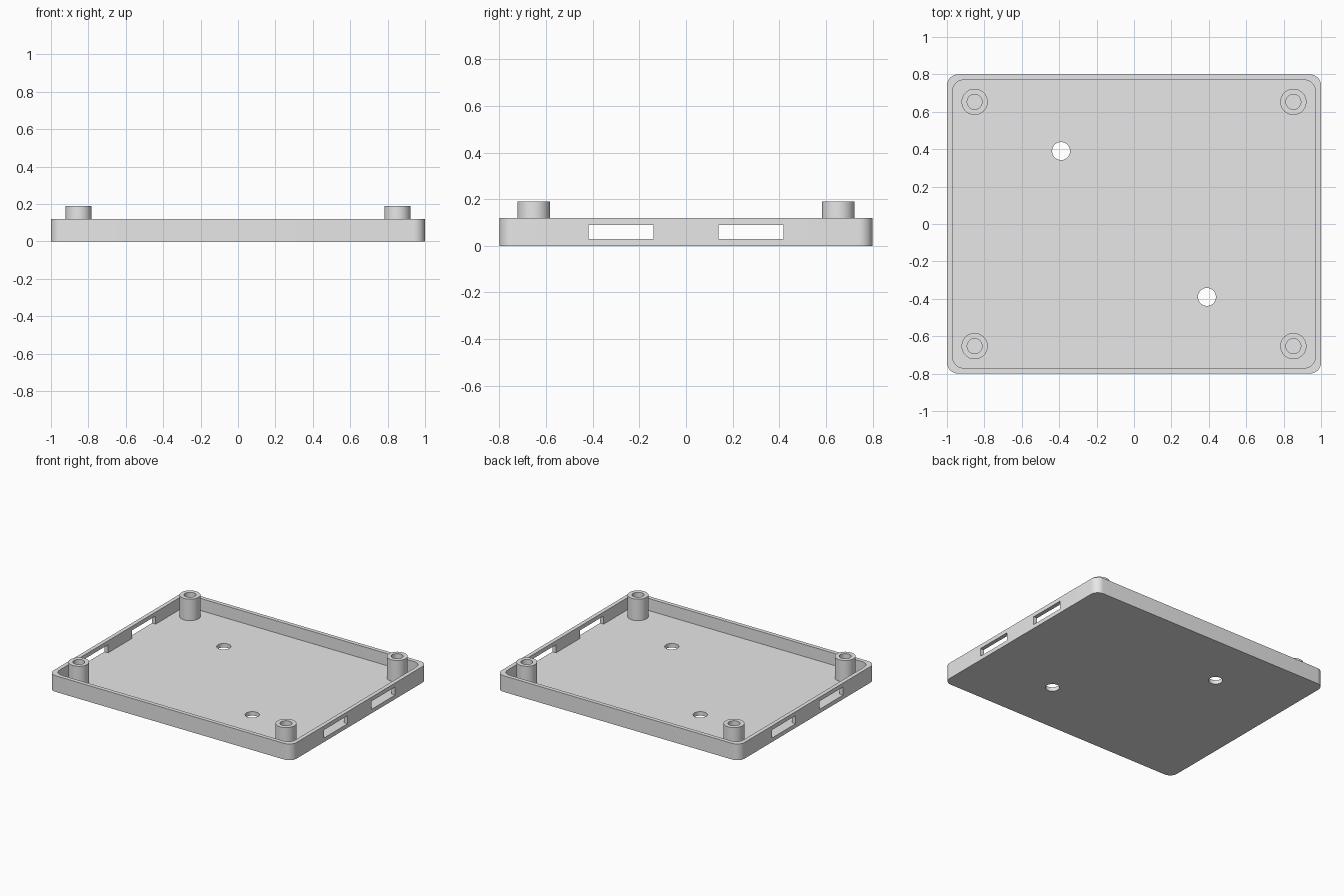
import bpy
import bmesh
from math import sin, cos, pi, radians

LENGTH, DEPTH, HEIGHT = 2.0, 1.6, 0.12
WALL, FLOOR, CORNER = 0.03, 0.03, 0.06
POST_X, POST_Y, POST_TOP = 0.852, 0.653, 0.19
POST_R, BORE_R = 0.07, 0.04

if "Cube" in bpy.data.objects:
    bpy.data.objects.remove(bpy.data.objects["Cube"], do_unlink=True)

grey = bpy.data.materials.new("light grey plastic")
grey.use_nodes = True
grey.diffuse_color = (0.8, 0.8, 0.8, 1)
grey.node_tree.nodes["Principled BSDF"].inputs["Base Color"].default_value = (0.8, 0.8, 0.8, 1)


def rounded_rect(w, d, r, steps=10):
    """Outline of a rectangle with round corners, counter-clockwise."""
    pts = []
    for i, (sx, sy) in enumerate([(1, 1), (-1, 1), (-1, -1), (1, -1)]):
        for k in range(steps + 1):
            a = (i + k / steps) * pi / 2
            pts.append((sx * (w / 2 - r) + r * cos(a), sy * (d / 2 - r) + r * sin(a)))
    return pts


def circle(r, cx=0, cy=0, n=48):
    return [(cx + r * cos(2 * pi * k / n), cy + r * sin(2 * pi * k / n)) for k in range(n)]


def box(x0, x1, y0, y1):
    return [(x0, y0), (x1, y0), (x1, y1), (x0, y1)]


def prism(name, outline, z0, z1):
    """Solid with the given outline between two heights."""
    bm = bmesh.new()
    low = [bm.verts.new((x, y, z0)) for x, y in outline]
    high = [bm.verts.new((x, y, z1)) for x, y in outline]
    bm.faces.new(low[::-1])
    bm.faces.new(high)
    n = len(outline)
    for i in range(n):
        j = (i + 1) % n
        bm.faces.new((low[i], low[j], high[j], high[i]))
    mesh = bpy.data.meshes.new(name)
    bm.to_mesh(mesh)
    bm.free()
    mesh.materials.append(grey)
    obj = bpy.data.objects.new(name, mesh)
    bpy.context.collection.objects.link(obj)
    return obj


def activate(obj):
    bpy.ops.object.select_all(action='DESELECT')
    obj.select_set(True)
    bpy.context.view_layer.objects.active = obj


def cut(obj, cutter):
    """Subtract the cutter from the object, then drop the cutter."""
    cutter.hide_render = True
    mod = obj.modifiers.new("cut", 'BOOLEAN')
    mod.operation = 'DIFFERENCE'
    mod.solver = 'EXACT'
    mod.object = cutter
    activate(obj)
    bpy.ops.object.modifier_apply(modifier=mod.name)
    bpy.data.objects.remove(cutter, do_unlink=True)


def smooth(obj):
    activate(obj)
    bpy.ops.object.shade_smooth_by_angle(angle=radians(30))


# Open tray with a thin floor and rim
tray = prism("tray", rounded_rect(LENGTH, DEPTH, CORNER), 0, HEIGHT)
cut(tray, prism("tray_hollow", rounded_rect(LENGTH - 2 * WALL, DEPTH - 2 * WALL, CORNER),
                FLOOR, HEIGHT + 0.1))

# Two round holes through the floor, on a diagonal
for s in (-1, 1):
    cut(tray, prism("floor_hole", circle(0.048, s * 0.39, -s * 0.39), -0.1, FLOOR + 0.02))

# Two slots through each side wall, level with the floor
for sx in (-1, 1):
    for sy in (-1, 1):
        xs = sorted((sx * 0.95, sx * 1.1))
        ys = sorted((sy * 0.14, sy * 0.418))
        cut(tray, prism("wall_slot", box(*xs, *ys), FLOOR, 0.09))
smooth(tray)

# Hollow screw posts in the four corners
for sx, side in ((-1, "right"), (1, "left")):
    for sy, end in ((-1, "front"), (1, "back")):
        post = prism(f"{end}_{side}_post", circle(POST_R), FLOOR - 0.005, POST_TOP)
        cut(post, prism("post_bore", circle(BORE_R), FLOOR, POST_TOP + 0.1))
        post.location = (sx * POST_X, sy * POST_Y, 0)
        smooth(post)
